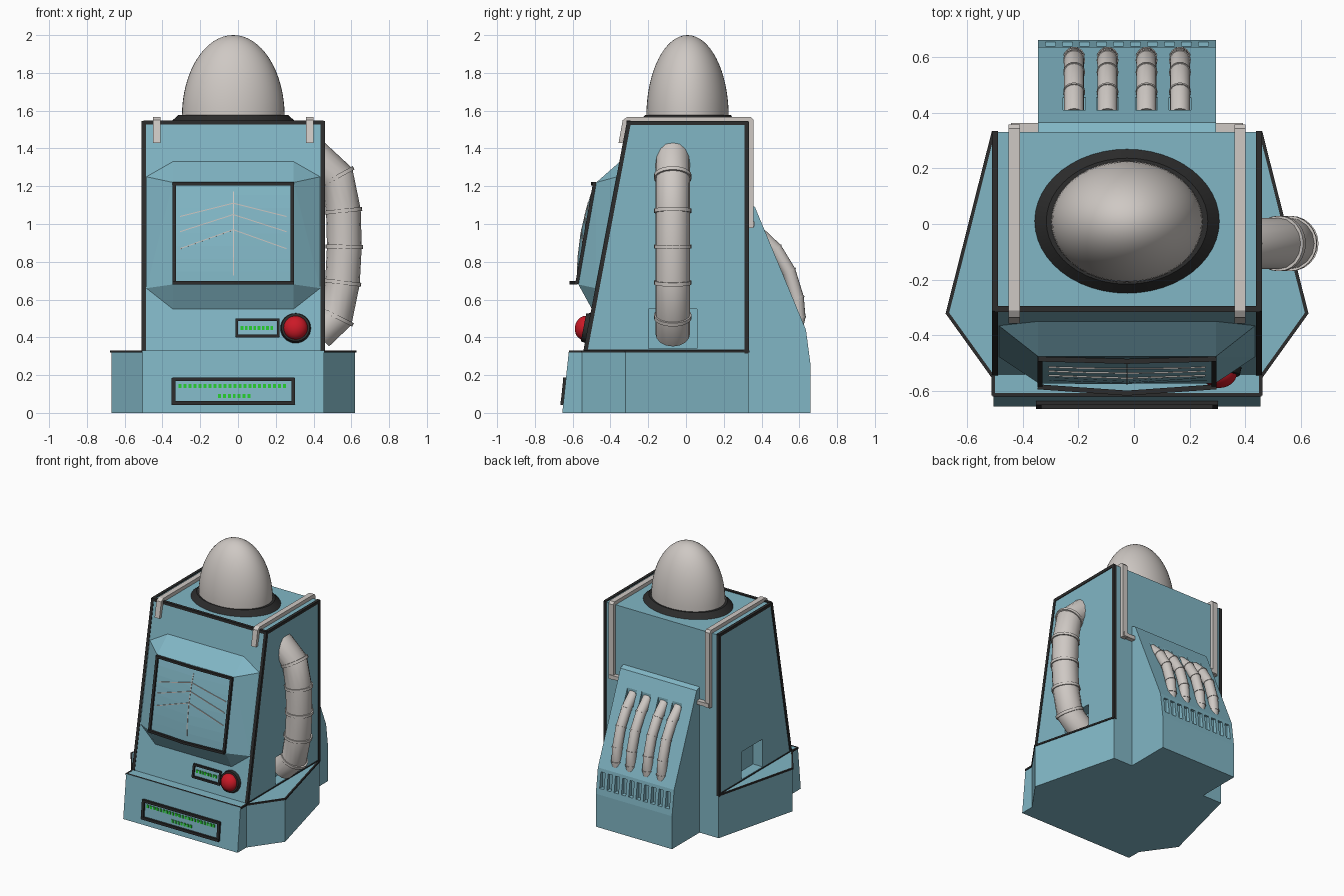
import bpy, bmesh, math
from mathutils import Vector, Matrix

if "Cube" in bpy.data.objects:
    bpy.data.objects.remove(bpy.data.objects["Cube"])

CX = -0.025                       # symmetry plane of the cabinet


def material(name, r, g, b):
    m = bpy.data.materials.new(name)
    m.diffuse_color = (r, g, b, 1)
    m.use_nodes = True
    m.node_tree.nodes["Principled BSDF"].inputs["Base Color"].default_value = m.diffuse_color
    return m


BLUE = material("cabinet_blue", 0.22, 0.47, 0.56)
CREAM = material("warm_grey", 0.62, 0.58, 0.55)
BLACK = material("black_trim", 0.025, 0.025, 0.025)
RED = material("button_red", 0.60, 0.01, 0.02)
GREEN = material("display_green", 0.02, 0.65, 0.03)


def finish(name, bm, mat, smooth=False):
    bmesh.ops.recalc_face_normals(bm, faces=bm.faces[:])
    me = bpy.data.meshes.new(name)
    bm.to_mesh(me)
    bm.free()
    ob = bpy.data.objects.new(name, me)
    bpy.context.collection.objects.link(ob)
    me.materials.append(mat)
    if smooth:
        select(ob)
        bpy.ops.object.shade_smooth_by_angle(angle=math.radians(40))
    return ob


def select(ob):
    bpy.ops.object.select_all(action='DESELECT')
    ob.select_set(True)
    bpy.context.view_layer.objects.active = ob


def loft(name, ring_a, ring_b, mat):
    bm = bmesh.new()
    a = [bm.verts.new(p) for p in ring_a]
    b = [bm.verts.new(p) for p in ring_b]
    bm.faces.new(a)
    bm.faces.new(b[::-1])
    for i in range(len(a)):
        j = (i + 1) % len(a)
        bm.faces.new((a[i], b[i], b[j], a[j]))
    return finish(name, bm, mat)


def prism(name, yz, x0, x1, mat):
    return loft(name, [(x0, y, z) for y, z in yz], [(x1, y, z) for y, z in yz], mat)


def bars(name, segments, w, mat, d=None):
    """Straight rectangular bars between pairs of points."""
    bm = bmesh.new()
    for a, b in segments:
        a, b = Vector(a), Vector(b)
        rot = (b - a).to_track_quat('Z', 'Y').to_matrix().to_4x4()
        m = Matrix.Translation((a + b) / 2) @ rot @ Matrix.Diagonal((w, d or w, (b - a).length + w * 0.6, 1))
        bmesh.ops.create_cube(bm, size=1, matrix=m)
    return finish(name, bm, mat)


def boxes(name, items, mat):
    bm = bmesh.new()
    for c, s in items:
        bmesh.ops.create_cube(bm, size=1, matrix=Matrix.Translation(c) @ Matrix.Diagonal((*s, 1)))
    return finish(name, bm, mat)


def cut(ob, items):
    cutter = boxes("cutter", items, BLUE)
    cutter.hide_render = True
    mod = ob.modifiers.new("cut", 'BOOLEAN')
    mod.operation, mod.solver, mod.object = 'DIFFERENCE', 'EXACT', cutter
    select(ob)
    bpy.ops.object.modifier_apply(modifier=mod.name)
    bpy.data.objects.remove(cutter)


def cone(name, loc, r1, r2, depth, mat, rot=None, scale=(1, 1, 1), n=32):
    bm = bmesh.new()
    m = Matrix.Translation(loc) @ (rot or Matrix()) @ Matrix.Diagonal((*scale, 1))
    bmesh.ops.create_cone(bm, cap_ends=True, segments=n, radius1=r1, radius2=r2, depth=depth, matrix=m)
    return finish(name, bm, mat, True)


def pipe(name, pts, r, collar):
    """Segmented hose with a collar at every inner point."""
    cu = bpy.data.curves.new(name, 'CURVE')
    cu.dimensions, cu.bevel_depth, cu.bevel_resolution, cu.use_fill_caps = '3D', r, 6, True
    sp = cu.splines.new('POLY')
    sp.points.add(len(pts) - 1)
    for p, co in zip(sp.points, pts):
        p.co = (*co, 1)
    ob = bpy.data.objects.new(name, cu)
    bpy.context.collection.objects.link(ob)
    cu.materials.append(CREAM)
    select(ob)
    bpy.ops.object.convert(target='MESH')
    bpy.ops.object.shade_smooth_by_angle(angle=math.radians(40))
    for i in range(1, len(pts) - 1):
        t = Vector(pts[i + 1]) - Vector(pts[i - 1])
        cone(f"{name}_collar_{i}", pts[i], r * collar, r * collar, r * 0.22, CREAM,
             t.to_track_quat('Z', 'Y').to_matrix().to_4x4(), n=24)


def front_y(z):
    return -0.31 - 0.19 * (1.54 - z)


def frame(name, x0, x1, z0, z1, surf, w):
    c = [(x, surf(z), z) for x, z in ((x0, z0), (x1, z0), (x1, z1), (x0, z1))]
    return bars(name, [(c[i], c[(i + 1) % 4]) for i in range(4)], w, BLACK)


# base plinth with flared sides and leaning front
half = [(0.48, 0.33), (0.645, -0.32), (0.48, -0.55)]
def outline(front):
    h = half + [(0.48, front)]
    return [(CX + x, y) for x, y in h] + [(CX - x, y) for x, y in h[::-1]]
loft("base", [(x, y, 0) for x, y in outline(-0.655)], [(x, y, 0.33) for x, y in outline(-0.62)], BLUE)
rim = [(x, y, 0.325) for x, y in outline(-0.613)]
bars("base_rim", [(rim[i], rim[i + 1]) for i in range(7)], 0.012, BLACK)

# cabinet with a notch in each side
side = [(0.33, 0.3), (0.33, 1.54), (-0.31, 1.54), (front_y(0.3), 0.3)]
body = prism("cabinet", side, CX - 0.48, CX + 0.48, BLUE)
cut(body, [((CX + s * 0.48, -0.07, 0.445), (0.16, 0.255, 0.21)) for s in (-1, 1)])

# black edging round the side panels and along the front top edge
edge = [(0.322, 0.325), (0.322, 1.535), (-0.303, 1.535), (front_y(0.325) + 0.008, 0.325)]
segs = [((CX + s * 0.474, *edge[i]), (CX + s * 0.474, *edge[(i + 1) % 4])) for s in (-1, 1) for i in range(4)]
segs.append(((CX - 0.47, -0.305, 1.537), (CX + 0.47, -0.305, 1.537)))
bars("edge_trim", segs, 0.022, BLACK)

# dome and its collar
cone("dome_collar", (CX, 0.01, 1.557), 0.335, 0.29, 0.04, BLACK, scale=(1, 0.78, 1), n=48)
bm = bmesh.new()
bmesh.ops.create_uvsphere(bm, u_segments=48, v_segments=32, radius=1)
bmesh.ops.delete(bm, geom=[v for v in bm.verts if v.co.z < -0.01], context='VERTS')
bmesh.ops.transform(bm, verts=bm.verts[:], matrix=Matrix.Translation((CX, 0.008, 1.57)) @ Matrix.Diagonal((0.272, 0.218, 0.43, 1)))
finish("dome", bm, CREAM, True)

# straps over the top, turning in to the rear housing
strap = [(-0.335, 1.43), (-0.31, 1.54), (0.33, 1.54), (0.33, 0.98),
         (0.358, 0.98), (0.358, 1.55), (0.343, 1.567), (-0.31, 1.567), (-0.335, 1.55), (-0.357, 1.43)]
for s, n in ((-1, "left"), (1, "right")):
    xc = CX + s * 0.405
    prism(f"strap_{n}", strap, xc - 0.02, xc + 0.02, CREAM)
    bars(f"strap_foot_{n}", [((xc, 0.343, 1.0), (CX + s * 0.31, 0.343, 1.0))], 0.04, CREAM, 0.028)

# rear housing with vent slots and hose sockets
rear = [(0.32, 0), (0.66, 0), (0.66, 0.25), (0.635, 0.44), (0.365, 1.09), (0.32, 1.11)]
housing = prism("rear_housing", rear, CX - 0.32, CX + 0.32, BLUE)
hose_x = [CX + d for d in (-0.19, -0.07, 0.07, 0.19)]
slots = [((CX + (i - 4.5) * 0.061, 0.66, 0.355), (0.036, 0.08, 0.12)) for i in range(10)]
cut(housing, slots + [((x, 0.432, 0.98), (0.08, 0.046, 0.24)) for x in hose_x])
hose = [(0.39, 0.945), (0.475, 0.865), (0.545, 0.75), (0.588, 0.61), (0.597, 0.51), (0.58, 0.43)]
for i, x in enumerate(hose_x):
    pipe(f"rear_hose_{i + 1}", [(x, y, z) for y, z in hose], 0.036, 1.08)

# big side pipe
path = [(0.40, 1.36), (0.525, 1.25), (0.558, 1.07), (0.563, 0.88), (0.553, 0.69), (0.52, 0.51), (0.42, 0.42)]
pipe("side_pipe", [(x, -0.07, z) for x, z in path], 0.092, 1.08)

# faceted screen housing
def face_y(z):
    return -0.475 - 0.176 * (1.22 - z)
bm = bmesh.new()
for s in (-1, 1):
    for x, z, y in ((0.32, 1.22, face_y(1.22)), (0.32, 0.68, face_y(0.68)),
                    (0.32, 1.33, front_y(1.33)), (0.32, 0.55, front_y(0.55)),
                    (0.46, 1.25, front_y(1.25)), (0.46, 0.66, front_y(0.66)),
                    (0.30, 1.2, -0.3), (0.30, 0.7, -0.3)):
        bm.verts.new((CX + s * x, y, z))
bmesh.ops.convex_hull(bm, input=bm.verts[:])
finish("screen_housing", bm, BLUE)

# screen bulging to a ridge in the middle
def screen_y(x, z):
    return face_y(z) - 0.003 - 0.03 * (1 - ((z - 0.95) / 0.27) ** 2) * (1 - abs(x - CX) / 0.31)
bm = bmesh.new()
rows = [[bm.verts.new((x, screen_y(x, z), z)) for x in (CX - 0.31, CX, CX + 0.31)]
        for z in [0.68 + 0.54 * i / 8 for i in range(9)]]
for a, b in zip(rows, rows[1:]):
    for i in range(2):
        bm.faces.new((a[i], a[i + 1], b[i + 1], b[i]))
finish("screen", bm, BLUE)

# screen frame with pointed top and bottom lips
bars("screen_frame_sides", [((CX + s * 0.312, face_y(1.21) - 0.008, 1.21), (CX + s * 0.312, face_y(0.69) - 0.008, 0.69))
                            for s in (-1, 1)], 0.018, BLACK)
bars("screen_frame_lips", [((CX + s * 0.315, y, z), (CX, y - d, z)) for s in (-1, 1)
                           for y, z, d in ((-0.485, 1.213, 0.008), (-0.585, 0.688, 0.022))], 0.018, BLACK)

# thin chevron lines on the screen
lines = []
for z, drop in ((1.11, 0.07), (1.05, 0.09), (0.97, 0.10)):
    for s in (-1, 1):
        p = [(CX + s * x, z - drop * x / 0.28) for x in (0, 0.14, 0.28)]
        p = [(x, screen_y(x, h) - 0.002, h) for x, h in p]
        lines += [(p[0], p[1]), (p[1], p[2])]
p = [(CX, screen_y(CX, z) - 0.001, z) for z in (0.73, 0.82, 0.95, 1.08, 1.17)]
lines += list(zip(p, p[1:]))
bars("screen_lines", lines, 0.005, CREAM)

# small display, big display and their green light dashes
frame("small_display_frame", -0.007, 0.213, 0.407, 0.493, lambda z: front_y(z) - 0.004, 0.015)
def plinth_y(z):
    return -0.655 + 0.106 * z - 0.004
frame("big_display_frame", -0.342, 0.292, 0.052, 0.178, plinth_y, 0.02)
def dashes(name, x0, x1, z, y, n):
    step = (x1 - x0) / n
    boxes(name, [((x0 + (i + 0.5) * step, y, z), (step * 0.6, 0.006, 0.022)) for i in range(n)], GREEN)
dashes("small_display_lights", 0.01, 0.19, 0.45, front_y(0.45) - 0.002, 8)
dashes("big_display_lights_top", -0.32, 0.26, 0.143, plinth_y(0.143) + 0.002, 22)
dashes("big_display_lights_low", -0.11, 0.07, 0.09, plinth_y(0.09) + 0.002, 7)

# push button
tilt = Matrix.Rotation(math.radians(90) - math.atan(0.19), 4, 'X')
cone("button_ring", (0.305, front_y(0.45) - 0.008, 0.45), 0.083, 0.075, 0.035, BLACK, tilt)
bm = bmesh.new()
bmesh.ops.create_uvsphere(bm, u_segments=32, v_segments=16, radius=0.064,
                          matrix=Matrix.Translation((0.305, -0.537, 0.45)) @ tilt @ Matrix.Diagonal((1, 1, 0.8, 1)))
finish("button", bm, RED, True)
